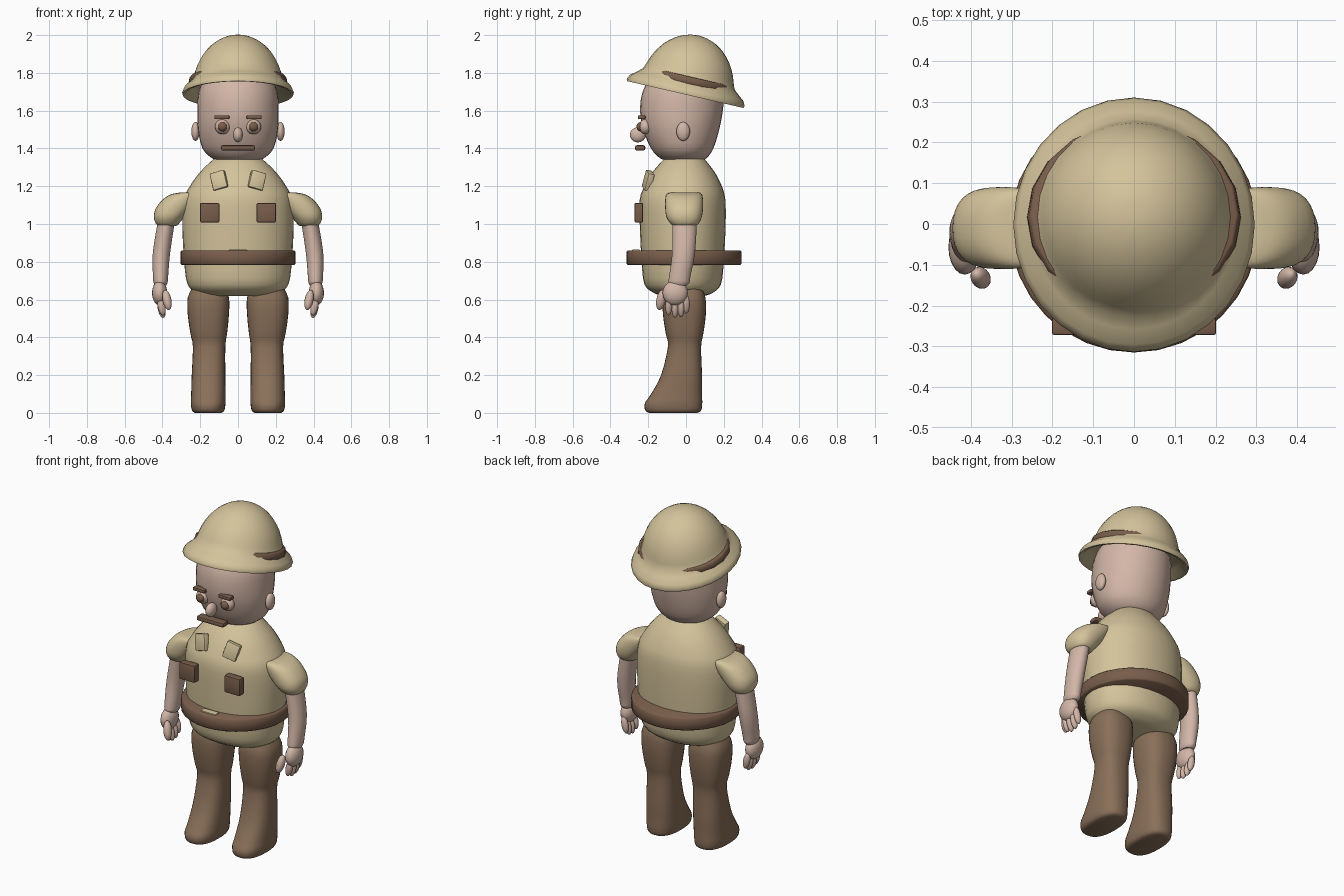
import bpy, bmesh, math
from mathutils import Matrix, Vector, Euler

cube = bpy.data.objects.get("Cube")
if cube:
    bpy.data.objects.remove(cube, do_unlink=True)


def material(name, rgb):
    m = bpy.data.materials.new(name)
    m.use_nodes = True
    m.diffuse_color = (*rgb, 1)
    m.node_tree.nodes["Principled BSDF"].inputs["Base Color"].default_value = (*rgb, 1)
    return m


TAN = material("khaki cloth", (.66, .55, .33))
SKIN = material("skin", (.65, .47, .39))
BROWN = material("trouser brown", (.25, .16, .1))
LEATHER = material("dark leather", (.19, .11, .07))


def finish(name, bm, mat, mirror=False, angle=40):
    """Turn a bmesh into a shaded object, optionally mirrored left to right."""
    bmesh.ops.recalc_face_normals(bm, faces=bm.faces)
    mesh = bpy.data.meshes.new(name)
    bm.to_mesh(mesh)
    bm.free()
    mesh.materials.append(mat)
    ob = bpy.data.objects.new(name, mesh)
    bpy.context.collection.objects.link(ob)
    bpy.ops.object.select_all(action='DESELECT')
    ob.select_set(True)
    bpy.context.view_layer.objects.active = ob
    bpy.ops.object.shade_smooth_by_angle(angle=math.radians(angle))
    if mirror:
        ob.modifiers.new("Mirror", 'MIRROR').use_mirror_merge = False
    return ob


def smooth_rows(rows, steps):
    """Catmull-Rom interpolation between cross-sections."""
    out = []
    last = len(rows) - 1
    for i in range(last):
        a, b, c, d = (rows[max(0, min(last, k))] for k in (i - 1, i, i + 1, i + 2))
        for s in range(steps):
            t = s / steps
            out.append([q + t / 2 * (r - p + t * (2 * p - 5 * q + 4 * r - w + t * (3 * (q - r) + w - p)))
                        for p, q, r, w in zip(a, b, c, d)])
    return out + [rows[-1]]


def loft(name, rows, mat, mirror=False, n=32, steps=3, power=2, place=None, angle=50):
    """Skin super-ellipse rings; each row is z, centre x, half width, back-front extents."""
    bm = bmesh.new()
    rings = []
    for z, cx, rx, y0, y1 in smooth_rows(rows, steps):
        ring = []
        for k in range(n):
            a = 2 * math.pi * k / n
            c, s = math.cos(a), math.sin(a)
            px = math.copysign(abs(c) ** (2 / power), c)
            py = math.copysign(abs(s) ** (2 / power), s)
            ring.append(bm.verts.new((cx + rx * px, (y0 + y1) / 2 + (y1 - y0) / 2 * py, z)))
        rings.append(ring)
    for lo, hi in zip(rings, rings[1:]):
        for k in range(n):
            j = (k + 1) % n
            bm.faces.new((lo[k], lo[j], hi[j], hi[k]))
    bm.faces.new(rings[0][::-1])
    bm.faces.new(rings[-1])
    if place:
        bm.transform(place)
    return finish(name, bm, mat, mirror, angle)


def ball(name, loc, radii, mat, mirror=False, rot=(0, 0, 0)):
    bm = bmesh.new()
    bmesh.ops.create_uvsphere(bm, u_segments=20, v_segments=12, radius=1)
    bm.transform(Matrix.LocRotScale(Vector(loc), Euler(rot), Vector(radii)))
    return finish(name, bm, mat, mirror)


def block(name, loc, size, mat, mirror=False, rot=(0, 0, 0), bevel=.006):
    bm = bmesh.new()
    bmesh.ops.create_cube(bm, size=1)
    bm.transform(Matrix.Diagonal((*size, 1)))
    bmesh.ops.bevel(bm, geom=bm.edges[:], offset=bevel, segments=2, affect='EDGES', profile=.5)
    bm.transform(Matrix.LocRotScale(Vector(loc), Euler(rot), None))
    return finish(name, bm, mat, mirror)


# Torso and head
loft("torso", [(.62, 0, .17, -.13, .1), (.635, 0, .22, -.17, .14), (.68, 0, .267, -.22, .185),
               (.8, 0, .285, -.235, .2), (1, 0, .295, -.245, .21), (1.13, 0, .288, -.245, .208),
               (1.2, 0, .255, -.22, .19), (1.27, 0, .205, -.18, .155),
               (1.33, 0, .145, -.13, .11), (1.355, 0, .11, -.1, .09)], TAN, power=2.1)
loft("head", [(1.335, 0, .1, -.1, .08), (1.35, 0, .14, -.14, .11), (1.4, 0, .188, -.185, .145),
              (1.5, 0, .212, -.228, .176), (1.6, 0, .215, -.243, .195),
              (1.7, 0, .208, -.23, .2), (1.78, 0, .17, -.18, .17), (1.83, 0, .08, -.09, .1)], SKIN)

# Belt and buckle
loft("belt", [(.783, 0, .298, -.308, .288), (.79, 0, .305, -.315, .295),
              (.852, 0, .305, -.315, .295), (.86, 0, .298, -.308, .288)], LEATHER, steps=1)
block("buckle", (0, -.265, .824), (.1, .04, .084), TAN)

# Hat: brim and dome as one tilted shell, with a band
tilt = Matrix.Translation((0, 0, 1.705)) @ Matrix.Rotation(math.radians(-13), 4, 'X')
profile = [(.2, .03), (.25, .018), (.3, -.018), (.317, -.02), (.32, -.008), (.308, .016), (.275, .042), (.248, .066)]
for k in range(2, 13):
    a = math.radians(6.8 * k + 6)
    profile.append((.25 * math.cos(a), .3 * math.sin(a)))
profile.append((.003, .3))
loft("hat", [(z, 0, r * (.925 if r > .25 else .97), -r, r) for r, z in profile], TAN,
     n=28, steps=1, place=tilt, angle=75)
loft("hat_band", [(.038, 0, .257, -.228, .24), (.046, 0, .262, -.23, .243),
                  (.072, 0, .257, -.228, .24), (.078, 0, .25, -.222, .234)], LEATHER,
     n=20, steps=1, place=tilt)

# Face
ball("eye", (.082, -.215, 1.515), (.04, .035, .04), SKIN, True)
ball("iris", (.082, -.24, 1.515), (.025, .022, .025), LEATHER, True)
block("eyebrow", (.085, -.235, 1.565), (.08, .04, .02), LEATHER, True)
ball("nose", (0, -.255, 1.472), (.026, .042, .04), SKIN)
block("moustache", (0, -.243, 1.403), (.18, .055, .028), LEATHER, bevel=.01)
ball("ear", (.225, -.015, 1.49), (.022, .036, .05), SKIN, True)

# Shirt details
block("collar_tab", (.1, -.2, 1.23), (.08, .035, .095), TAN, True, rot=(-.2, .28, .2))
block("chest_pocket", (.15, -.25, 1.06), (.102, .045, .102), LEATHER, True)

# Sleeves and arms
loft("sleeve", [(.99, .372, .045, -.06, .045), (1, .374, .06, -.08, .065), (1.035, .365, .08, -.103, .083),
                (1.08, .34, .097, -.11, .09), (1.13, .3, .098, -.11, .09),
                (1.157, .27, .085, -.103, .083), (1.166, .25, .06, -.085, .07)], TAN, True, power=2.3)
loft("arm", [(.675, .41, .03, -.08, .005), (.69, .41, .037, -.092, .018), (.72, .41, .04, -.09, .023),
             (.85, .405, .046, -.073, .048), (1.02, .378, .045, -.073, .058)], SKIN, True)

# Hands
ball("palm", (.415, -.057, .635), (.04, .067, .066), SKIN, True)
ball("thumb", (.376, -.132, .598), (.023, .025, .055), SKIN, True, rot=(-.2, .2, 0))
for i, (y, z) in enumerate([(-.092, .565), (-.058, .552), (-.026, .556), (.002, .575)]):
    ball(f"finger_{i + 1}", (.405, y, z), (.02, .018, .05), SKIN, True, rot=(0, .2, 0))

# Legs with boots
loft("leg", [(0, .158, .07, -.195, .06), (.012, .158, .085, -.215, .08), (.05, .158, .092, -.218, .086),
             (.1, .157, .091, -.185, .085), (.2, .156, .089, -.132, .085), (.35, .153, .086, -.096, .08),
             (.42, .155, .097, -.107, .092), (.52, .157, .109, -.122, .105),
             (.61, .157, .109, -.122, .103), (.67, .157, .08, -.1, .08)], BROWN, True, power=2.5)
